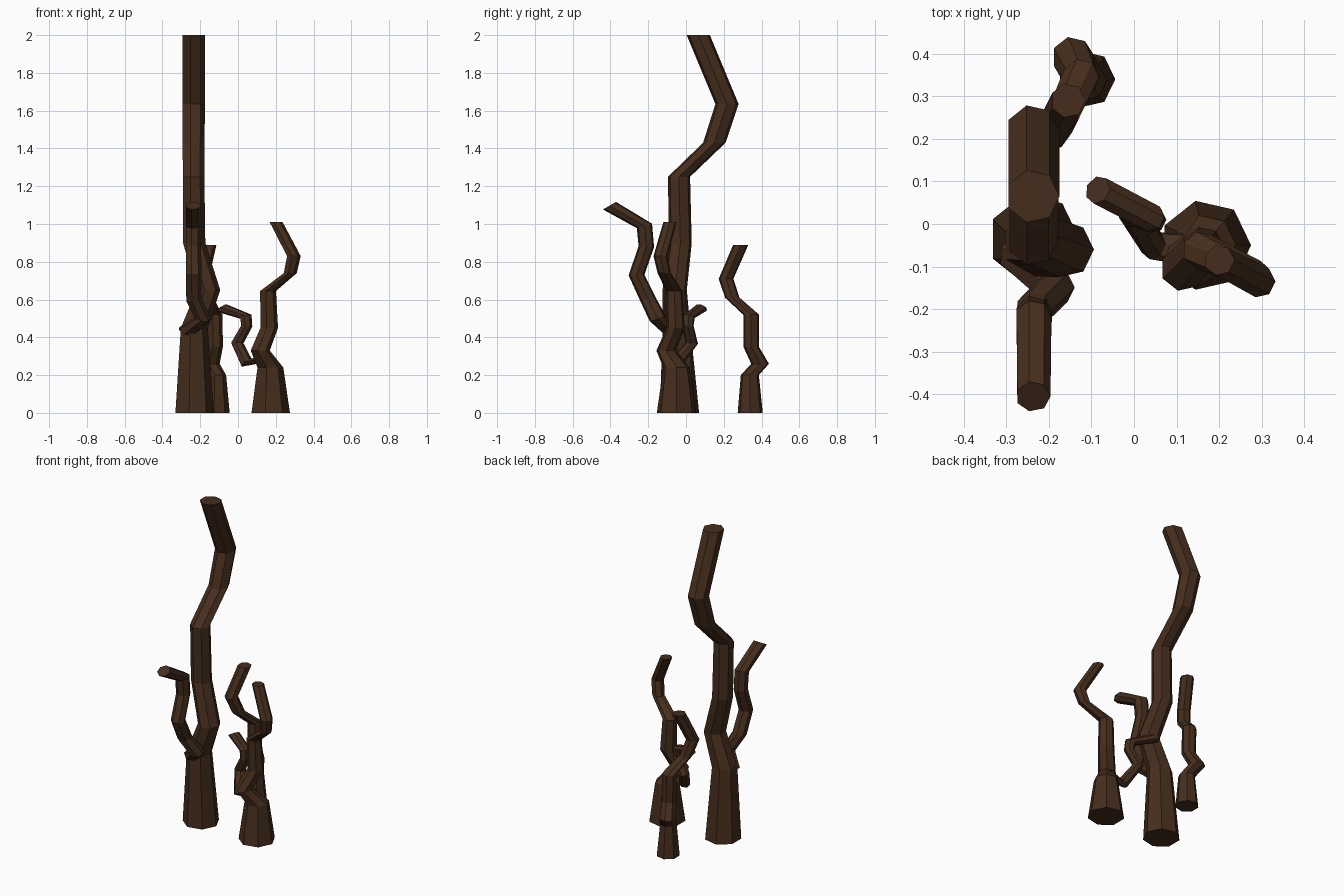
import bpy, bmesh, math
from mathutils import Vector

SIDES = 7
UP = Vector((0, 0, 1))

bark = bpy.data.materials.new("bark")
bark.diffuse_color = (0.06, 0.027, 0.012, 1)


def limb(name, path, lean=0.0):
    """Faceted tube through (x, y, z, radius); lean tips the rings from level towards the path."""
    pts = [Vector(p[:3]) for p in path]
    bm = bmesh.new()
    rings = []
    for i, p in enumerate(pts):
        ahead = (pts[min(i + 1, len(pts) - 1)] - p).normalized()
        behind = (p - pts[max(i - 1, 0)]).normalized()
        normal = UP.lerp((ahead + behind).normalized(), lean).normalized()
        turn = UP.rotation_difference(normal)
        ring = []
        for k in range(SIDES):
            a = math.tau * k / SIDES
            ring.append(bm.verts.new(p + turn @ (Vector((math.cos(a), math.sin(a), 0)) * path[i][3])))
        rings.append(ring)
    for low, high in zip(rings, rings[1:]):
        for k in range(SIDES):
            n = (k + 1) % SIDES
            bm.faces.new((low[k], low[n], high[n], high[k]))
    bm.faces.new(rings[0][::-1])
    bm.faces.new(rings[-1])
    bmesh.ops.recalc_face_normals(bm, faces=bm.faces)
    mesh = bpy.data.meshes.new(name)
    bm.to_mesh(mesh)
    bm.free()
    mesh.materials.append(bark)
    obj = bpy.data.objects.new(name, mesh)
    bpy.context.collection.objects.link(obj)
    return obj


# Tall trunk
limb("tall_trunk", [
    (-0.235, -0.035, 0.00, 0.107), (-0.235, -0.05, 0.45, 0.075),
    (-0.16, -0.06, 0.65, 0.066), (-0.235, -0.03, 0.90, 0.062),
    (-0.238, -0.037, 1.25, 0.060), (-0.238, 0.15, 1.43, 0.061),
    (-0.238, 0.217, 1.635, 0.063), (-0.238, 0.065, 2.00, 0.063)])

# Branch on the front of the tall trunk
limb("tall_trunk_branch", [
    (-0.27, -0.07, 0.43, 0.050), (-0.185, -0.15, 0.50, 0.046),
    (-0.235, -0.20, 0.60, 0.043), (-0.237, -0.262, 0.73, 0.043),
    (-0.237, -0.21, 0.88, 0.042), (-0.237, -0.22, 0.99, 0.043),
    (-0.237, -0.405, 1.097, 0.041)], 0.5)

# Right trunk
limb("right_trunk", [
    (0.168, -0.05, 0.00, 0.107), (0.168, -0.05, 0.24, 0.072),
    (0.115, -0.105, 0.33, 0.053), (0.163, -0.055, 0.45, 0.049),
    (0.157, -0.062, 0.645, 0.044), (0.275, -0.115, 0.74, 0.036),
    (0.294, -0.135, 0.83, 0.038), (0.2, -0.085, 1.01, 0.036)])

# Low branch of the right trunk
limb("right_trunk_branch", [
    (0.13, -0.06, 0.29, 0.038), (0.045, -0.05, 0.265, 0.034),
    (-0.005, 0.03, 0.37, 0.034), (0.045, 0.01, 0.46, 0.031),
    (0.04, 0.015, 0.51, 0.033), (-0.085, 0.08, 0.555, 0.034)], 0.5)

# Back trunk
limb("back_trunk", [
    (-0.112, 0.34, 0.00, 0.068), (-0.112, 0.338, 0.20, 0.049),
    (-0.145, 0.392, 0.26, 0.048), (-0.122, 0.345, 0.35, 0.042),
    (-0.125, 0.345, 0.52, 0.043), (-0.17, 0.245, 0.61, 0.039),
    (-0.195, 0.212, 0.71, 0.040), (-0.155, 0.29, 0.89, 0.041)])
